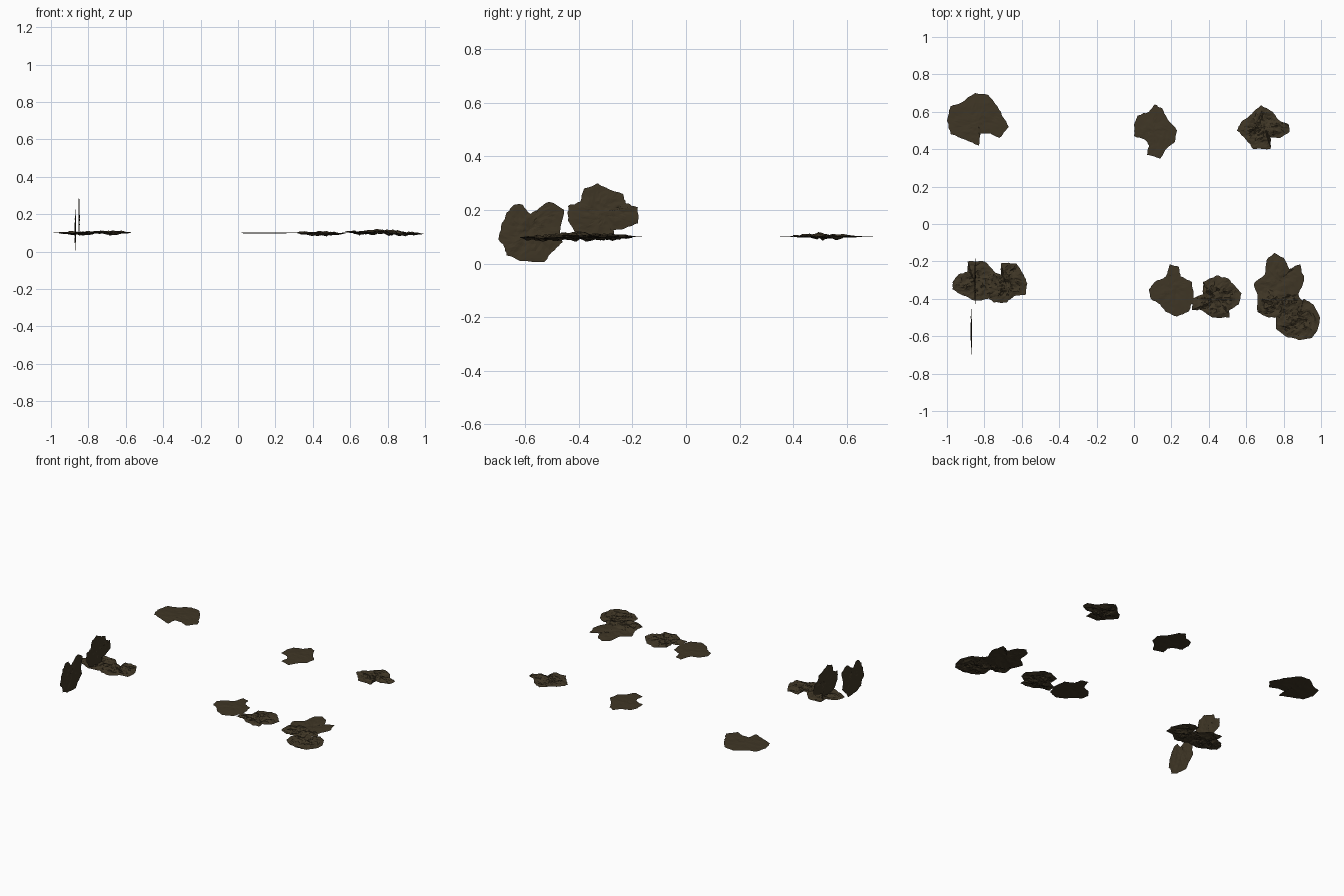
import bpy, bmesh, math, random
from mathutils import Vector, noise

if "Cube" in bpy.data.objects:
    bpy.data.objects.remove(bpy.data.objects["Cube"])

random.seed(4)
bark = bpy.data.materials.new("dark olive brown")
bark.diffuse_color = (0.050, 0.037, 0.019, 1)
bark.use_nodes = True
bark.node_tree.nodes["Principled BSDF"].inputs["Base Color"].default_value = bark.diffuse_color

RINGS = 9


def patch(name, outline, height, rough, thick, upright=False):
    """Thin ragged plate: outline in hundredths of a unit, filled with noisy rings."""
    pts = [Vector((x / 100, y / 100)) for x, y in outline]
    centre = sum(pts, Vector((0, 0))) / len(pts)
    # split every edge and fray the new points
    edge = []
    for a, b in zip(pts, pts[1:] + pts[:1]):
        for k in range(4):
            p = a.lerp(b, k / 4)
            if k:
                p += Vector((random.uniform(-1, 1), random.uniform(-1, 1))) * 0.003
            edge.append(p)
    n = len(edge)
    bm = bmesh.new()

    def vert(p, r, side):
        q = Vector((p.x, p.y, height)) * 26
        lift = rough * (noise.noise(q) + 0.6 * noise.noise(q * 2.3)) * (1.1 - 0.7 * r * r)
        lift += side * thick * (1 - r ** 3)
        if upright:
            return bm.verts.new((height + lift, p.x, p.y))
        return bm.verts.new((p.x, p.y, height + lift))

    rim = [vert(p, 1, 0) for p in edge]
    for side in (1, -1):
        hub = vert(centre, 0, side)
        inner = None
        for j in range(1, RINGS + 1):
            r = j / RINGS
            ring = rim if j == RINGS else [vert(centre.lerp(p, r), r, side) for p in edge]
            for i in range(n):
                k = (i + 1) % n
                if inner is None:
                    bm.faces.new((hub, ring[i], ring[k]))
                else:
                    bm.faces.new((inner[i], ring[i], ring[k]))
                    bm.faces.new((inner[i], ring[k], inner[k]))
            inner = ring
    bmesh.ops.recalc_face_normals(bm, faces=bm.faces)
    mesh = bpy.data.meshes.new(name)
    bm.to_mesh(mesh)
    bm.free()
    mesh.materials.append(bark)
    bpy.context.collection.objects.link(bpy.data.objects.new(name, mesh))


# smooth flat patches
patch("flat_patch_back_left", [(-100, 55), (-98, 63), (-92, 65), (-85, 70), (-78, 69), (-73, 63),
      (-70, 57), (-67, 52), (-72, 46), (-77, 48.5), (-82, 48.5), (-83, 42), (-90, 45), (-98, 48)],
      0.10, 0.002, 0.002)
patch("flat_patch_back_middle", [(0, 53), (2, 58), (8, 60), (11, 64), (15, 62), (18, 56), (23, 50),
      (22, 44), (18, 41), (14, 35), (7, 37), (8, 42), (6, 45), (0, 47)], 0.10, 0.002, 0.002)
patch("flat_patch_front_middle", [(8, -35), (11, -31), (17, -28), (19, -21.5), (24, -23), (25, -28),
      (31, -31), (32, -40), (29, -47), (23, -49.5), (17, -47), (14, -43), (9, -40)],
      0.10, 0.002, 0.002)
patch("flat_patch_front_right", [(64, -32), (70, -27), (71, -19), (75, -15.5), (80, -18), (83, -24),
      (89, -21.5), (91, -30), (88, -37), (87, -43), (78, -45), (70, -43), (66, -38)],
      0.10, 0.004, 0.002)

# rough lumpy patches
patch("rough_patch_back_right", [(55, 50), (57, 54), (62, 58), (68, 63.5), (74, 60), (77, 56), (83, 53),
      (83, 49), (78, 46), (73, 46.5), (73, 40), (64, 40), (60, 45)], 0.102, 0.014, 0.004)
patch("rough_patch_left_outer", [(-97, -31), (-94, -27), (-89, -25.5), (-89, -20), (-80, -20), (-75, -25),
      (-72, -29), (-73, -36), (-78, -40), (-85, -41), (-92, -38), (-97, -35)], 0.10, 0.012, 0.004)
patch("rough_patch_left_inner", [(-80, -31), (-76, -26), (-71, -27), (-71, -21), (-63, -21), (-59, -27),
      (-57, -32), (-58, -38), (-64, -38.5), (-68, -42), (-75, -42), (-80, -38)], 0.102, 0.014, 0.004)
patch("rough_patch_front_middle", [(31, -40), (37, -37.5), (37, -31), (44, -27.5), (50, -29), (54, -33),
      (57.5, -37), (56, -43), (51, -46), (51, -50), (42, -50), (36, -46), (31, -46)],
      0.098, 0.014, 0.004)
patch("rough_patch_right_upper", [(66, -37), (70, -34), (78, -36), (88, -38), (90, -42), (85, -46),
      (78, -50), (72, -50), (66, -47)], 0.105, 0.014, 0.004)
patch("rough_patch_right_lower", [(76, -50), (78, -45), (87, -43), (91, -40), (96, -43), (99.5, -50),
      (98, -57), (95, -61), (88, -62), (81, -60), (76, -56)], 0.097, 0.014, 0.004)

# upright patches on the left
patch("upright_patch_front", [(-70, 9), (-69, 14), (-67, 19), (-64, 22), (-61, 22), (-58, 18.5),
      (-55, 20.5), (-51, 23), (-45.5, 20), (-47, 12), (-46, 8), (-49, 5), (-53, 0.5), (-62, 1),
      (-67, 3), (-68, 6.5)], -0.87, 0.004, 0.002, upright=True)
patch("upright_patch_rear", [(-44, 16), (-44, 21.5), (-39.5, 23), (-38, 28), (-33, 30), (-27, 27),
      (-23.5, 26), (-22.5, 22.5), (-18, 21), (-18, 15), (-23, 13), (-27, 12.5), (-27, 9), (-36, 9),
      (-41, 11)], -0.85, 0.004, 0.002, upright=True)
